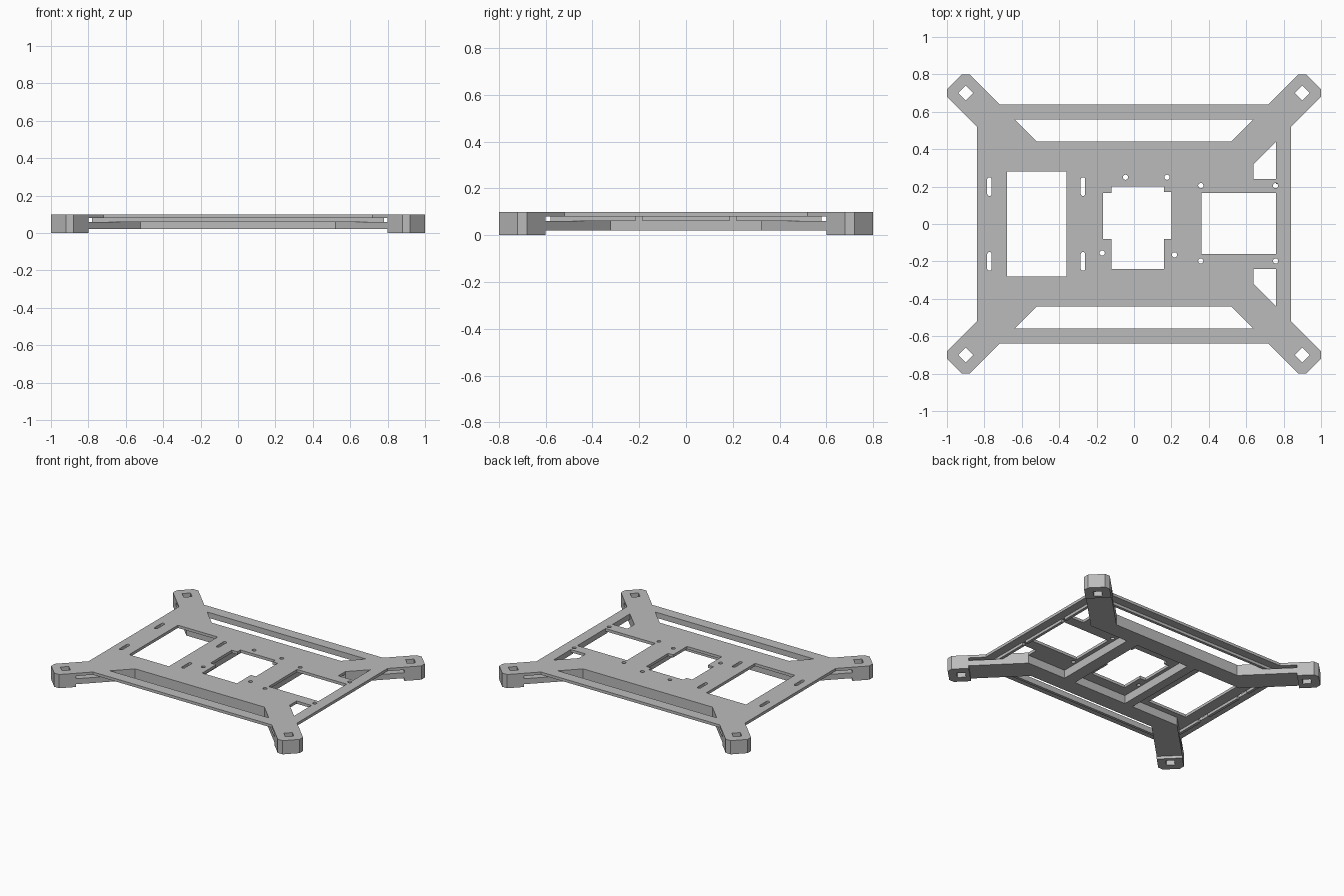
import bpy, math

cube = bpy.data.objects.get("Cube")
if cube:
    bpy.data.objects.remove(cube, do_unlink=True)

grey = bpy.data.materials.new("plain_grey")
grey.use_nodes = True
grey.diffuse_color = (0.5, 0.5, 0.5, 1)
grey.node_tree.nodes["Principled BSDF"].inputs["Base Color"].default_value = (0.5, 0.5, 0.5, 1)


def slab(name, outlines, z0, z1):
    """Extrude closed outlines from z0 to z1; inner outlines become holes."""
    curve = bpy.data.curves.new(name, "CURVE")
    curve.dimensions = "2D"
    curve.fill_mode = "BOTH"
    curve.extrude = (z1 - z0) / 2
    for pts in outlines:
        s = curve.splines.new("POLY")
        s.points.add(len(pts) - 1)
        for p, (x, y) in zip(s.points, pts):
            p.co = (x, y, 0, 1)
        s.use_cyclic_u = True
    temp = bpy.data.objects.new(name + "_curve", curve)
    bpy.context.collection.objects.link(temp)
    graph = bpy.context.evaluated_depsgraph_get()
    mesh = bpy.data.meshes.new_from_object(temp.evaluated_get(graph))
    bpy.data.objects.remove(temp, do_unlink=True)
    mesh.name = name
    mesh.materials.clear()
    mesh.materials.append(grey)
    for poly in mesh.polygons:
        poly.use_smooth = False
        poly.material_index = 0
    obj = bpy.data.objects.new(name, mesh)
    obj.location.z = (z0 + z1) / 2
    bpy.context.collection.objects.link(obj)
    return obj


def flip(pts, sx, sy):
    return [(x * sx, y * sy) for x, y in pts]


def both_x(pts):
    """Complete a right-hand half outline with its mirrored left half."""
    return pts + flip(pts, -1, 1)[::-1]


def rect(x0, x1, y0, y1):
    return [(x0, y0), (x1, y0), (x1, y1), (x0, y1)]


def slot(x, y, r, half=0.0, n=8):
    """Round hole, or an upright slot when half is above zero."""
    top = [(x + r * math.cos(math.pi * i / n), y + half + r * math.sin(math.pi * i / n))
           for i in range(n + 1)]
    low = [(2 * x - px, 2 * y - py) for px, py in top]
    return top + low if half else top[:-1] + low[:-1]


corners = [(sx, sy) for sx in (1, -1) for sy in (1, -1)]
sides = {1: "back", -1: "front"}
hands = {1: "left", -1: "right"}
diamond = [(0.94, 0.7), (0.9, 0.74), (0.86, 0.7), (0.9, 0.66)]

# Top plate: outline with corner arms
upper = both_x([(0.84, 0.52), (1, 0.68), (1, 0.72), (0.92, 0.8), (0.88, 0.8), (0.72, 0.64)])
outlines = [upper + flip(upper, 1, -1)[::-1]]
# Long windows, triangular windows and foot holes
window = both_x([(0.64, 0.56), (0.52, 0.44)])
notch = [(0.76, 0.44), (0.64, 0.32), (0.64, 0.24), (0.76, 0.24)]
outlines += [flip(p, 1, s) for p in (window, notch) for s in (1, -1)]
outlines += [flip(diamond, sx, sy) for sx, sy in corners]
# Rectangular bays and stepped centre opening
outlines += [rect(-0.68, -0.36, -0.28, 0.28), rect(0.36, 0.76, -0.16, 0.165)]
outlines.append([(-0.12, 0.2), (0.16, 0.2), (0.16, 0.17), (0.2, 0.17), (0.2, -0.08),
                 (0.16, -0.08), (0.16, -0.24), (-0.12, -0.24), (-0.12, -0.08),
                 (-0.165, -0.08), (-0.165, 0.165), (-0.12, 0.165)])
# Screw holes and strap slots
for x, y in [(-0.045, 0.25), (0.177, 0.25), (0.217, -0.165), (-0.17, -0.155),
             (0.357, 0.205), (0.357, -0.198), (0.757, 0.205), (0.757, -0.198)]:
    outlines.append(slot(x, y, 0.014))
for x in (-0.773, -0.273):
    for s in (1, -1):
        outlines.append(slot(x, 0.2 * s, 0.012, 0.038))
slab("top_plate", outlines, 0.08, 0.1)

# Feet
foot = [(0.8, 0.72), (0.92, 0.6), (1, 0.68), (1, 0.72), (0.92, 0.8), (0.88, 0.8)]
for sx, sy in corners:
    slab(f"{sides[sy]}_{hands[sx]}_foot", [flip(foot, sx, sy), flip(diamond, sx, sy)], 0, 0.08)

# Rails with diagonal arms, joined to the plate inside the rim
lower = both_x([(0.64, 0.32), (0.92, 0.6), (0.8, 0.72), (0.52, 0.44)])
joint = both_x([(0.64, 0.32), (0.78, 0.46), (0.78, 0.58), (0.66, 0.58), (0.52, 0.44)])
for s, side in sides.items():
    slab(side + "_rail", [flip(lower, 1, s)], 0.02, 0.06)
    slab(side + "_rail_joint", [flip(joint, 1, s)], 0.06, 0.08)
    y = sorted((0.56 * s, 0.58 * s))
    slab(side + "_rim_rib", [rect(-0.78, 0.78, *y)], 0.06, 0.08)

# Side rim ribs, broken where holes pass through
for s, gap in ((1, 0.015), (-1, 0.05)):
    x = sorted((0.76 * s, 0.78 * s))
    pieces = [(-0.58, -0.2 - gap), (-0.2 + gap, 0.2 - gap), (0.2 + gap, 0.58)]
    for i, y in enumerate(pieces):
        slab(f"{hands[s]}_rim_rib_{i + 1}", [rect(*x, *y)], 0.06, 0.08)

# Cross beams beside the centre opening
slab("left_cross_beam", [rect(0.24, 0.33, -0.33, 0.33)], 0.02, 0.08)
slab("right_cross_beam", [rect(-0.255, -0.19, -0.33, 0.33)], 0.02, 0.08)
